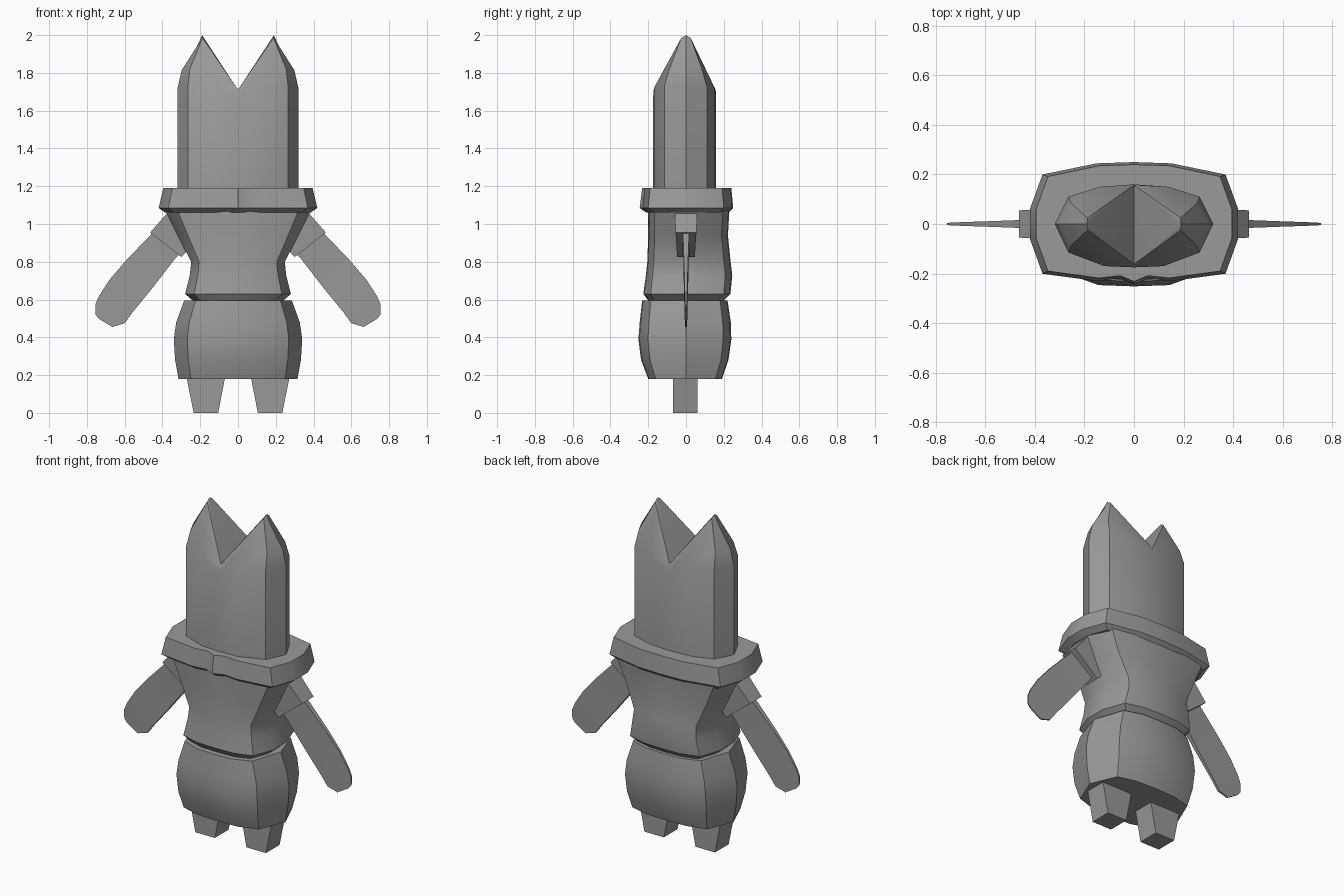
import bpy, bmesh, math

if "Cube" in bpy.data.objects:
    bpy.data.objects.remove(bpy.data.objects["Cube"])

grey = bpy.data.materials.new("plain grey")
grey.diffuse_color = (0.32, 0.32, 0.32, 1)
grey.use_nodes = True
grey.node_tree.nodes["Principled BSDF"].inputs["Base Color"].default_value = grey.diffuse_color


def build(name, verts, faces, angle=30):
    """Mesh object with welded seams, outward normals and sharp-angle shading."""
    me = bpy.data.meshes.new(name)
    me.from_pydata(verts, [], faces)
    bm = bmesh.new()
    bm.from_mesh(me)
    bmesh.ops.remove_doubles(bm, verts=bm.verts, dist=0.0005)
    bmesh.ops.recalc_face_normals(bm, faces=bm.faces)
    bm.to_mesh(me)
    bm.free()
    me.materials.append(grey)
    ob = bpy.data.objects.new(name, me)
    bpy.context.collection.objects.link(ob)
    bpy.ops.object.select_all(action='DESELECT')
    ob.select_set(True)
    bpy.context.view_layer.objects.active = ob
    bpy.ops.object.shade_smooth_by_angle(angle=math.radians(angle))
    return ob


def loft(name, rings):
    """Closed skin through rings of equal point count."""
    n = len(rings[0])
    verts = [p for r in rings for p in r]
    faces = [(i * n + j, i * n + (j + 1) % n, (i + 1) * n + (j + 1) % n, (i + 1) * n + j)
             for i in range(len(rings) - 1) for j in range(n)]
    faces += [tuple(range(n)), tuple(range(len(verts) - n, len(verts)))]
    return build(name, verts, faces)


def ring(half, w, yf, yb, z):
    """Full ring from a right-half outline of (x fraction, y fraction), front to back."""
    right = [(x * w, -y * yf if y < 0 else y * yb, z) for x, y in half]
    left = [(-x, y, z) for x, y, z in reversed(right[1:-1])]
    return right + left


# Hips: rounded barrel with a ridge down each side
hip_half = [(0, -1), (0.42, -0.98), (0.79, -0.8), (1, 0), (0.79, 0.82), (0.42, 0.98), (0, 1)]
loft("hips", [ring(hip_half, *r) for r in [
    (0.315, -0.20, 0.19, 0.18), (0.333, -0.238, 0.225, 0.28), (0.34, -0.252, 0.24, 0.39),
    (0.327, -0.245, 0.237, 0.48), (0.285, -0.232, 0.22, 0.595)]])

# Torso: flared at the shoulders, tucked hem at the waist
torso_half = [(0, -1), (0.45, -0.98), (0.83, -0.83), (1, -0.28),
              (1, 0.28), (0.83, 0.85), (0.45, 0.98), (0, 1)]
loft("torso", [ring(torso_half, *r) for r in [
    (0.24, -0.20, 0.20, 0.595), (0.28, -0.226, 0.235, 0.63), (0.255, -0.212, 0.245, 0.73),
    (0.248, -0.205, 0.236, 0.80), (0.32, -0.20, 0.222, 0.94), (0.39, -0.20, 0.23, 1.08)]])

# Collar: wide flat band with a small fold at the front centre
collar_half = [(0, -1), (0.14, -0.9), (0.36, -0.94), (0.88, -0.82), (1, -0.25),
               (1, 0.25), (0.88, 0.8), (0.36, 0.98), (0, 1)]
loft("collar", [ring(collar_half, *r) for r in [
    (0.385, -0.21, 0.225, 1.06), (0.42, -0.245, 0.25, 1.085), (0.395, -0.232, 0.24, 1.19)]])

# Head: straight column closing into two pointed ears with a valley between
base = [(0, -0.175, 1.66), (0.12, -0.17, 1.72), (0.265, -0.115, 1.73), (0.32, 0, 1.72),
        (0.265, 0.11, 1.73), (0.14, 0.15, 1.72), (0, 0.16, 1.67)]
low = [(x, y, 1.1) for x, y, z in base]
ear = [(0.255, -0.088, 1.82), (0.298, 0, 1.815), (0.255, 0.085, 1.82)]      # 14-16
tip = [(0.188, -0.025, 1.985), (0.215, 0, 1.945), (0.188, 0.025, 1.985), (0.19, 0, 2.0)]  # 17-20
valley = [(0, -0.162, 1.71), (0, 0.157, 1.71)]                              # 21-22
hv = low + base + ear + tip + valley
hf = [(i, i + 1, i + 8, i + 7) for i in range(6)]
hf += [(7, 8, 17, 21), (8, 9, 14, 17), (9, 10, 15, 14), (10, 11, 16, 15), (11, 12, 19, 16),
       (12, 13, 22, 19), (14, 15, 18, 17), (15, 16, 19, 18), (17, 18, 20), (18, 19, 20),
       (21, 17, 20), (21, 20, 22), (22, 20, 19), tuple(range(7))]
n = len(hv)
build("head", hv + [(-x, y, z) for x, y, z in hv],
      hf + [tuple(n + i for i in reversed(f)) for f in hf])

# Limbs, one per side
for s, side in ((1, "right"), (-1, "left")):
    # Tapered leg
    loft(side + "_leg", [[(s * x, y, z) for x, y in
                          ((a, -0.07), (b, -0.07), (b, 0.06), (a, 0.06))]
                         for a, b, z in ((0.105, 0.235, 0), (0.066, 0.275, 0.2))])

    # Short sleeve: a tapered box from shoulder to cuff
    loft(side + "_sleeve", [[(s * xa, -t, za), (s * xa, t, za), (s * xb, t * 0.85, zb),
                             (s * xb, -t * 0.85, zb)]
                            for xa, za, xb, zb, t in (
                                (0.36, 1.075, 0.20, 0.93, 0.06),
                                (0.465, 0.955, 0.30, 0.825, 0.055))])

    # Flat paddle arm, thin towards the hand
    rungs = [(0.43, 0.98, 0.30, 0.85, 0.02), (0.46, 0.945, 0.33, 0.82, 0.016),
             (0.59, 0.81, 0.45, 0.665, 0.011), (0.68, 0.705, 0.56, 0.53, 0.008),
             (0.735, 0.62, 0.60, 0.475, 0.006), (0.755, 0.575, 0.665, 0.455, 0.004),
             (0.755, 0.52, 0.735, 0.497, 0.003)]
    loft(side + "_arm", [[(s * xa, -t, za), (s * xa, t, za), (s * xb, t, zb), (s * xb, -t, zb)]
                         for xa, za, xb, zb, t in rungs])
